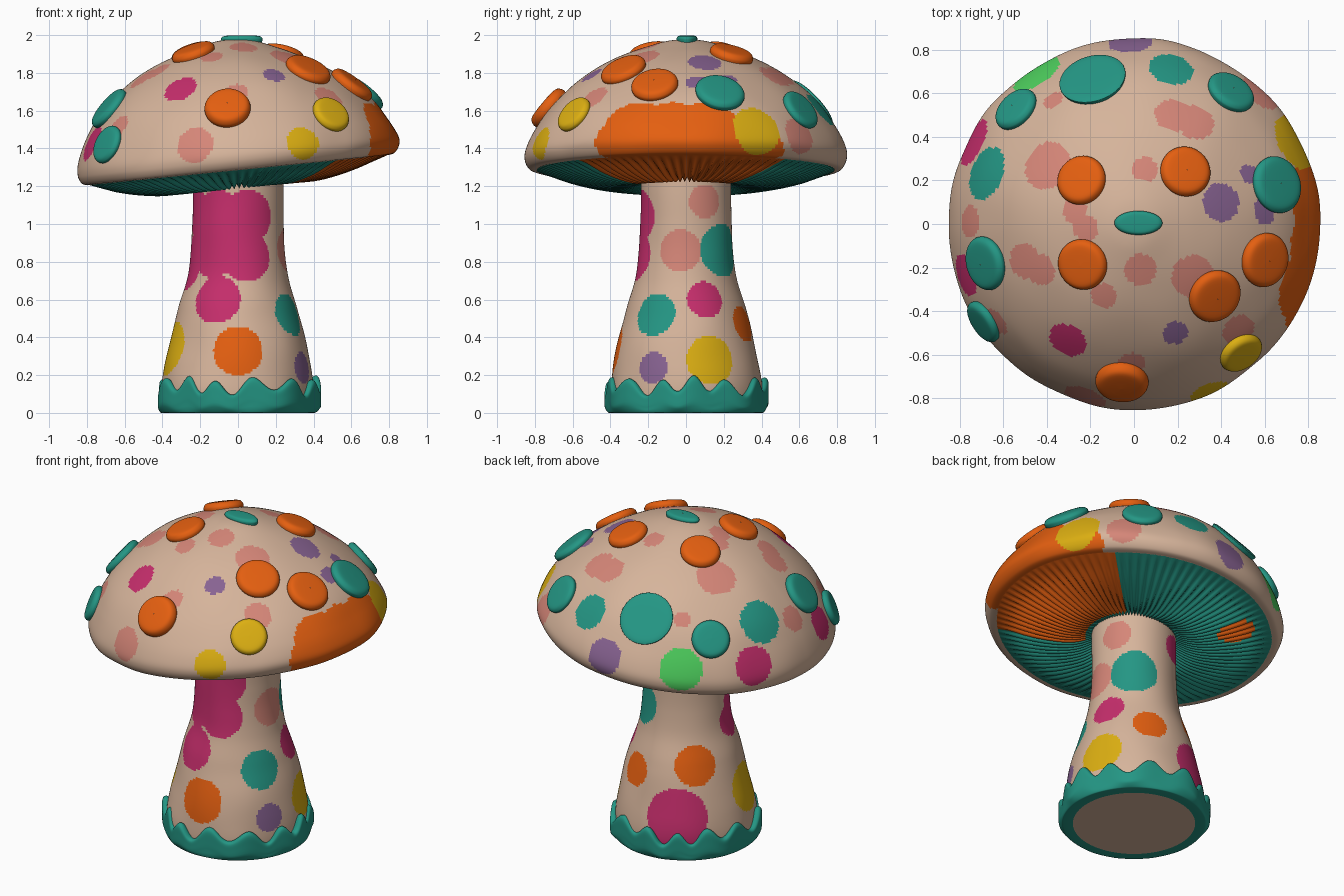
import bpy, math
from mathutils import Vector, noise
from mathutils.bvhtree import BVHTree

if "Cube" in bpy.data.objects:
    bpy.data.objects.remove(bpy.data.objects["Cube"])

# colours (sRGB converted to linear)
def lin(c):
    c /= 255
    return c / 12.92 if c <= 0.04045 else ((c + 0.055) / 1.055) ** 2.4

COLOURS = {"beige": (214, 180, 155), "orange": (228, 95, 16), "teal": (36, 150, 132),
           "magenta": (198, 46, 108), "pink": (213, 134, 120), "purple": (136, 99, 146),
           "yellow": (220, 175, 18), "green": (78, 208, 94)}
NAMES = list(COLOURS)
MATS = []
for n, rgb in COLOURS.items():
    m = bpy.data.materials.new(n)
    m.diffuse_color = [lin(c) for c in rgb] + [1]
    m.use_nodes = True
    m.node_tree.nodes["Principled BSDF"].inputs["Base Color"].default_value = m.diffuse_color
    MATS.append(m)


def smooth_profile(pts, k):
    """Catmull-Rom resampling of a (radius, height) profile."""
    out = []
    for i in range(len(pts) - 1):
        p = [Vector(pts[min(max(j, 0), len(pts) - 1)]) for j in (i - 1, i, i + 1, i + 2)]
        for s in range(k):
            t = s / k
            out.append(0.5 * (2 * p[1] + (p[2] - p[0]) * t
                              + (2 * p[0] - 5 * p[1] + 4 * p[2] - p[3]) * t * t
                              + (3 * p[1] - p[0] - 3 * p[2] + p[3]) * t ** 3))
    return out + [Vector(pts[-1])]


def lathe(name, pts, k, seg, warp, colour="beige", close=False):
    """Revolve a profile listed from top to bottom; warp(r, angle, z) -> point."""
    prof = smooth_profile(pts, k)
    verts = [warp(r, 2 * math.pi * j / seg, z) for r, z in prof for j in range(seg)]
    faces = []
    for i in range(len(prof) - 1):
        for j in range(seg):
            a, b = i * seg + j, i * seg + (j + 1) % seg
            faces.append((a, a + seg, b + seg, b))
    if close:
        n = (len(prof) - 1) * seg
        faces.append([n + j for j in reversed(range(seg))])
    me = bpy.data.meshes.new(name)
    me.from_pydata(verts, [], faces)
    ob = bpy.data.objects.new(name, me)
    bpy.context.collection.objects.link(ob)
    for m in MATS:
        me.materials.append(m)
    for f in me.polygons:
        f.material_index = NAMES.index(colour)
        f.use_smooth = len(f.vertices) == 4
    return ob, BVHTree.FromPolygons(verts, faces)


def paint(ob, spots):
    """Colour faces lying within a spot; the first spot in the list wins."""
    for f in ob.data.polygons:
        for col, c, r in spots:
            if (f.center - c).length_squared < r * r:
                f.material_index = NAMES.index(col)
                break


def from_top(tree, x, y):
    return tree.ray_cast(Vector((x, y, 3)), Vector((0, 0, -1)))[:2]


def from_side(tree, deg, z):
    d = Vector((math.cos(math.radians(deg)), math.sin(math.radians(deg)), 0))
    return tree.ray_cast(d * 2 + Vector((0, 0, z)), -d)[:2]


def polar(r, a, z):
    return Vector((r * math.cos(a), r * math.sin(a), z))


# cap: tilted, slightly lumpy dome
def cap_warp(r, a, z):
    p = polar(r, a, z)
    w = min(1, max(0, (1.98 - z) / 0.65)) ** 1.5
    lump = 0.012 * noise.noise(p * 3.5) * min(1, r / 0.2)
    return p * (1 + lump) + Vector((0, 0, 0.085 * p.x / 0.85 * w - lump * 1.3))

cap, cap_tree = lathe("cap", [(0.001, 1.978), (0.12, 1.965), (0.3, 1.905), (0.45, 1.835),
                              (0.6, 1.735), (0.72, 1.62), (0.80, 1.5), (0.845, 1.4),
                              (0.85, 1.34), (0.825, 1.295), (0.785, 1.285)], 10, 320, cap_warp)

# flat spots on the rim of the cap: colour, angle, height, radius
RIM = [("yellow", 27, 1.5, 0.135), ("yellow", -66, 1.43, 0.09), ("magenta", 197, 1.43, 0.1),
       ("magenta", 153, 1.38, 0.115), ("green", 123, 1.40, 0.125), ("purple", 91, 1.42, 0.105),
       ("pink", 46, 1.47, 0.1), ("pink", 254, 1.42, 0.1),
       ("orange", -19, 1.49, 0.19), ("orange", -6, 1.5, 0.18), ("orange", 8, 1.5, 0.18),
       ("orange", -25, 1.43, 0.14), ("orange", -12, 1.4, 0.14), ("orange", 2, 1.4, 0.14),
       ("orange", 17, 1.41, 0.16), ("orange", 31, 1.38, 0.1)]
# flat spots on top of the cap: colour, x, y, radius
TOP = [("teal", 0.17, 0.715, 0.105), ("teal", -0.685, 0.235, 0.125),
       ("purple", 0.4, 0.1, 0.09), ("purple", 0.53, 0.23, 0.045), ("purple", 0.6, 0.06, 0.06),
       ("purple", 0.19, -0.5, 0.06), ("magenta", -0.305, -0.535, 0.09),
       ("pink", -0.4, 0.27, 0.115), ("pink", 0.18, 0.5, 0.085), ("pink", 0.28, 0.47, 0.09),
       ("pink", 0.05, 0.25, 0.06), ("pink", -0.27, 0.06, 0.06), ("pink", -0.22, -0.02, 0.06),
       ("pink", -0.5, -0.17, 0.085), ("pink", -0.43, -0.21, 0.075), ("pink", 0.03, -0.21, 0.075),
       ("pink", 0.27, -0.24, 0.1), ("pink", -0.14, -0.33, 0.06), ("pink", -0.63, -0.45, 0.065),
       ("pink", -0.755, 0.01, 0.075), ("pink", -0.01, -0.64, 0.065), ("pink", 0.48, -0.49, 0.08),
       ("pink", -0.37, 0.57, 0.05)]
paint(cap, [(c, from_side(cap_tree, a, z)[0], r) for c, a, z, r in RIM]
      + [(c, from_top(cap_tree, x, y)[0], r) for c, x, y, r in TOP])


# raised warts on the cap: rounded pucks lying along the surface
def puck(name, colour, hit, r, h, squash=1):
    loc, nor = hit
    rot = nor.to_track_quat('Z', 'Y') if squash == 1 else Vector((0, 0, 1)).to_track_quat('Z', 'Y')

    def warp(q, a, z):
        p = polar(q, a, z)
        p.y *= squash
        return loc + rot @ p
    lathe(name, [(0.001, h), (0.6 * r, h * 0.95), (0.86 * r, h * 0.8), (0.98 * r, h * 0.4),
                 (r, 0), (0.93 * r, -0.03)], 3, 40, warp, colour)

WARTS = [("orange", -0.24, 0.2, 0.115, 0.04), ("orange", 0.235, 0.24, 0.117, 0.04),
         ("orange", -0.235, -0.185, 0.117, 0.04), ("orange", 0.37, -0.33, 0.125, 0.04),
         ("orange", 0.6, -0.165, 0.125, 0.04), ("orange", -0.055, -0.72, 0.122, 0.05),
         ("teal", 0.655, 0.18, 0.132, 0.035), ("teal", 0.445, 0.605, 0.115, 0.03),
         ("teal", -0.54, 0.525, 0.11, 0.035), ("teal", -0.68, -0.18, 0.125, 0.035),
         ("teal", -0.19, 0.665, 0.155, 0.015), ("yellow", 0.49, -0.59, 0.105, 0.035)]
for i, (c, x, y, r, h) in enumerate(WARTS):
    puck(f"wart_{i + 1}", c, from_top(cap_tree, x, y), r, h)
puck("wart_left_rim", "teal", from_side(cap_tree, 213, 1.42), 0.105, 0.03)
puck("wart_crown", "teal", from_top(cap_tree, 0.02, 0.005), 0.11, 0.022, 0.5)


# gills: pleated underside, with an orange sector
def gill_warp(r, a, z):
    fade = min(1, max(0, (0.8 - r) / 0.15))
    return cap_warp(r, a, z + 0.013 * fade * math.sin(90 * a))

gills, _ = lathe("gills", [(0.8, 1.29), (0.7, 1.262), (0.55, 1.222), (0.4, 1.2), (0.3, 1.21),
                           (0.2, 1.25)], 5, 360, gill_warp, "teal")
for f in gills.data.polygons:
    x, y, _z = f.center
    sector = -47 < math.degrees(math.atan2(y, x)) < 42 and math.hypot(x, y) > 0.28
    if sector or math.hypot(x + 0.37, y - 0.47) < 0.1:
        f.material_index = NAMES.index("orange")


# stem: flared column with painted spots
def stem_warp(r, a, z):
    p = polar(r, a, z)
    k = 1 + 0.025 * noise.noise(p * 4)
    return Vector((p.x * k, p.y * k, z))

stem, stem_tree = lathe("stem", [(0.24, 1.3), (0.24, 1.18), (0.242, 1.0), (0.25, 0.85),
                                 (0.27, 0.7), (0.315, 0.55), (0.36, 0.38), (0.392, 0.22),
                                 (0.402, 0.1), (0.385, 0.004)], 12, 220, stem_warp, close=True)
# colour, angle, height, radius
STEM = [("magenta", -117, 1.03, 0.15), ("magenta", -78, 1.04, 0.14), ("magenta", -122, 0.85, 0.135),
        ("magenta", -80, 0.83, 0.135), ("magenta", -97, 0.93, 0.14), ("magenta", -150, 1.05, 0.12),
        ("magenta", -112, 0.6, 0.13), ("magenta", 185, 1.13, 0.12), ("magenta", 195, 0.75, 0.1),
        ("magenta", -150, 0.85, 0.11), ("magenta", 122, 1.1, 0.09), ("magenta", 20, 0.6, 0.1),
        ("magenta", 117, 0.25, 0.18), ("orange", -90, 0.33, 0.132), ("orange", 135, 0.55, 0.12),
        ("orange", 66, 0.47, 0.1), ("yellow", 195, 0.34, 0.145), ("yellow", 20, 0.28, 0.13),
        ("teal", -31, 0.52, 0.115), ("teal", 50, 0.86, 0.14), ("purple", -27, 0.24, 0.083),
        ("pink", -7, 0.86, 0.112), ("pink", 25, 1.12, 0.09)]
paint(stem, [(c, from_side(stem_tree, a, z)[0], r) for c, a, z, r in STEM])


# mossy collar around the foot, with a scalloped upper edge
def collar_warp(r, a, z):
    top = 0.145 + 0.038 * math.sin(13 * a + 0.9 * math.sin(3 * a)) + 0.015 * math.sin(5 * a + 1)
    bulge = 1 + 0.025 * math.sin(7 * a + 2) * min(1, z * 4)
    return polar(r * bulge, a, z * top)

lathe("moss_collar", [(0.37, 0.85), (0.395, 0.97), (0.412, 1.0), (0.428, 0.9), (0.43, 0.6),
                      (0.428, 0.25), (0.415, 0.04), (0.4, 0.0), (0.35, 0.0)],
      4, 208, collar_warp, "teal")
